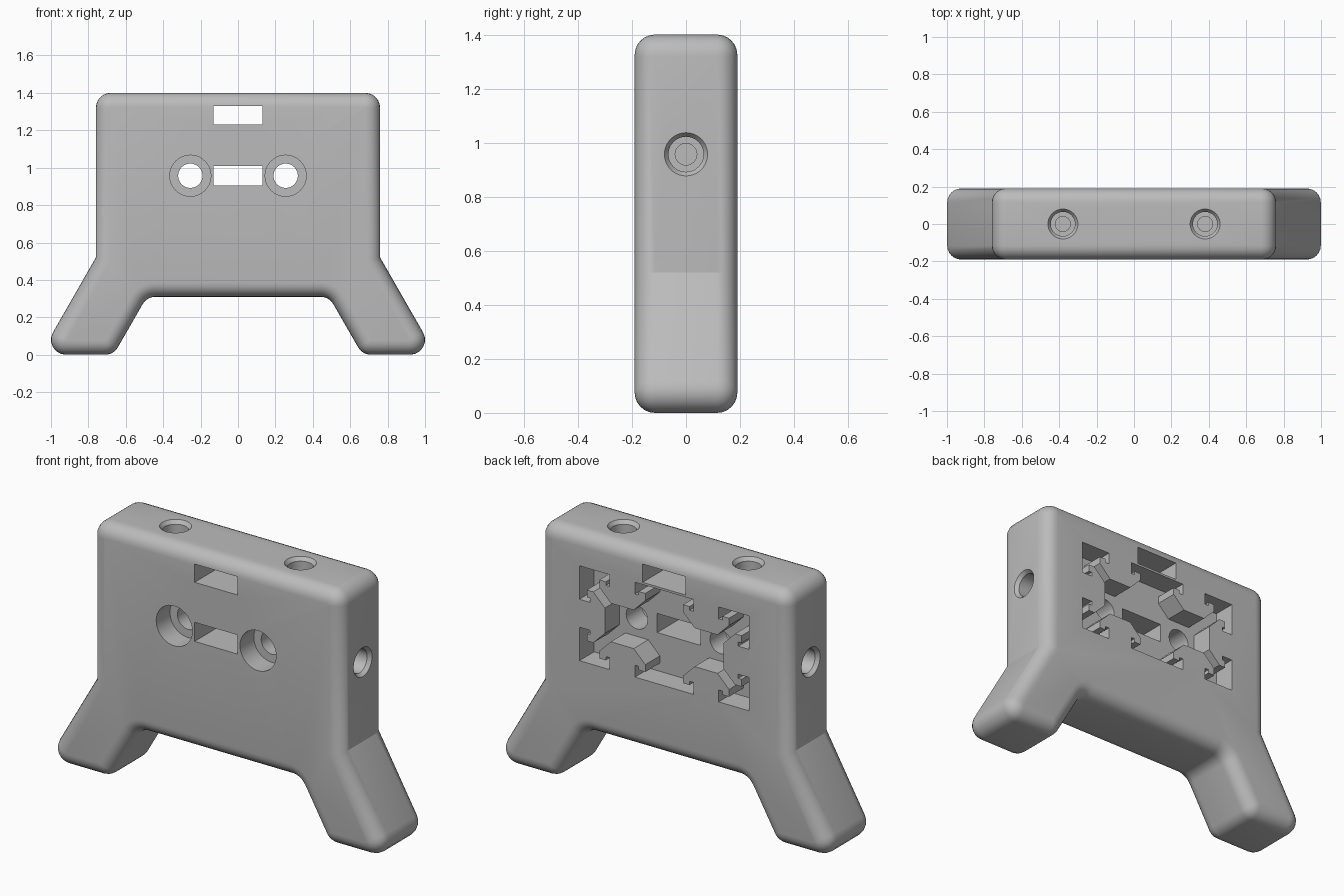
import bpy, bmesh, math
from mathutils import Vector

cube = bpy.data.objects.get("Cube")
if cube:
    bpy.data.objects.remove(cube, do_unlink=True)

HALF_Y = 0.19      # half thickness of the bracket
ROUND = 0.075      # rounding of the outer edges
CZ = 0.957         # height of the pocket centre
PITCH = 0.255      # half size of one rail cell
BACK = 0.3         # beyond the back face
FRONT = -0.3       # beyond the front face


def fillet(points, steps=6):
    """Round a closed outline given as (x, z, radius)."""
    out = []
    n = len(points)
    for i, (x, z, r) in enumerate(points):
        p = Vector((x, z))
        if r == 0:
            out.append(p)
            continue
        a = (Vector(points[i - 1][:2]) - p).normalized()
        b = (Vector(points[(i + 1) % n][:2]) - p).normalized()
        half = a.angle(b) / 2
        centre = p + (a + b).normalized() * (r / math.sin(half))
        t = r / math.tan(half)
        start, end = p + a * t - centre, p + b * t - centre
        sweep = start.angle_signed(end)
        for k in range(steps + 1):
            ang = -sweep * k / steps
            c, s = math.cos(ang), math.sin(ang)
            out.append(centre + Vector((start.x * c - start.y * s, start.x * s + start.y * c)))
    return out


def prism(name, outline, y0, y1, bevel=0.0):
    """Extrude an x-z outline along y, optionally rounding both rims."""
    bm = bmesh.new()
    face = bm.faces.new([bm.verts.new((p[0], y0, p[1])) for p in outline])
    geom = bmesh.ops.extrude_face_region(bm, geom=[face])["geom"]
    for v in geom:
        if isinstance(v, bmesh.types.BMVert):
            v.co.y = y1
    bmesh.ops.recalc_face_normals(bm, faces=bm.faces)
    if bevel:
        rims = [e for e in bm.edges if abs(e.verts[0].co.y - e.verts[1].co.y) < 1e-5]
        bmesh.ops.bevel(bm, geom=rims, offset=bevel, segments=6, profile=0.5,
                        affect='EDGES', clamp_overlap=False)
        bmesh.ops.recalc_face_normals(bm, faces=bm.faces)
    return finish(name, bm)


def lathe(name, profile, origin, axis, sides=40):
    """Revolved solid from (radius, distance) pairs along an axis."""
    bm = bmesh.new()
    rot = Vector(axis).to_track_quat('Z', 'Y')
    rings = []
    for r, d in profile:
        rings.append([bm.verts.new(Vector(origin) + rot @ Vector(
            (r * math.cos(math.tau * k / sides), r * math.sin(math.tau * k / sides), d)))
            for k in range(sides)])
    for lo, hi in zip(rings, rings[1:]):
        for k in range(sides):
            j = (k + 1) % sides
            bm.faces.new((lo[k], lo[j], hi[j], hi[k]))
    bm.faces.new(rings[0])
    bm.faces.new(rings[-1])
    bmesh.ops.recalc_face_normals(bm, faces=bm.faces)
    return finish(name, bm)


def finish(name, bm):
    mesh = bpy.data.meshes.new(name)
    bm.to_mesh(mesh)
    bm.free()
    obj = bpy.data.objects.new(name, mesh)
    bpy.context.collection.objects.link(obj)
    return obj


def rectangle(x, z0, z1):
    return [(-x, z0), (x, z0), (x, z1), (-x, z1)]


# Body: rounded plate with two splayed legs
R = 0.08
half = [(0.76, 1.40, R), (0.76, 0.52, 0), (1.058, 0, R), (0.665, 0, R), (0.487, 0.31, R)]
outline = fillet(half + [(-x, z, r) for x, z, r in reversed(half)])
body = prism("bracket_body", outline, -HALF_Y, HALF_Y, ROUND)

# Rail pocket in the back: rectangle with six T-shaped slot keys left standing
half_key = [(0.077, 0), (0.077, 0.065), (0.10, 0.065), (0.10, 0.045),
            (0.14, 0.045), (0.14, 0.085), (0.07, 0.155)]
key = [(-u, d) for u, d in half_key] + [(u, d) for u, d in reversed(half_key)]
W, H = 2 * PITCH + 0.006, PITCH + 0.006
pocket = []
sides = [((-W, -H), (1, 0), (0, 1), (W - PITCH, W + PITCH)),
         ((W, -H), (0, 1), (-1, 0), (H,)),
         ((W, H), (-1, 0), (0, -1), (W - PITCH, W + PITCH)),
         ((-W, H), (0, -1), (1, 0), (H,))]
for corner, along, inward, slots in sides:
    c, a, n = Vector(corner), Vector(along), Vector(inward)
    pocket.append(c)
    for s in slots:
        pocket += [c + a * (s + u) + n * d for u, d in key]
pocket = [(p.x, p.y + CZ) for p in pocket]
cutters = [prism("rail_pocket_cutter", pocket, 0.063, BACK)]

# Two rectangular windows right through
cutters.append(prism("centre_window_cutter", rectangle(0.131, 0.905, 1.01), FRONT, BACK))
cutters.append(prism("upper_window_cutter", rectangle(0.131, 1.23, 1.33), FRONT, BACK))

# Counterbored bolt holes and stepped holes in the top and sides
bolt = [(0.11, -0.2), (0.11, 0.12), (0.065, 0.12), (0.065, 0.45)]
stepped = [(0.08, -0.1), (0.08, 0.0), (0.065, 0.02), (0.065, 0.13), (0.04, 0.13), (0.04, 0.18)]
for s in (-1, 1):
    cutters.append(lathe("bolt_hole_cutter", bolt, (s * PITCH, -HALF_Y, CZ), (0, 1, 0)))
    cutters.append(lathe("top_hole_cutter", stepped, (s * 0.38, 0, 1.40), (0, 0, -1)))
    cutters.append(lathe("side_hole_cutter", stepped, (s * 0.76, 0, CZ), (-s, 0, 0)))

for cutter in cutters:
    cutter.hide_render = True
    mod = body.modifiers.new(cutter.name, 'BOOLEAN')
    mod.operation = 'DIFFERENCE'
    mod.solver = 'EXACT'
    mod.object = cutter

# Bake the cuts and discard the cutters
graph = bpy.context.evaluated_depsgraph_get()
cut_mesh = bpy.data.meshes.new_from_object(body.evaluated_get(graph))
body.modifiers.clear()
body.data = cut_mesh
for cutter in cutters:
    bpy.data.objects.remove(cutter, do_unlink=True)

# Plain grey plastic
grey = bpy.data.materials.new("plain_grey")
grey.use_nodes = True
colour = (0.5, 0.5, 0.5, 1)
grey.diffuse_color = colour
grey.node_tree.nodes["Principled BSDF"].inputs["Base Color"].default_value = colour
body.data.materials.clear()
body.data.materials.append(grey)

bpy.ops.object.select_all(action='DESELECT')
body.select_set(True)
bpy.context.view_layer.objects.active = body
bpy.ops.object.shade_smooth_by_angle(angle=math.radians(28))
